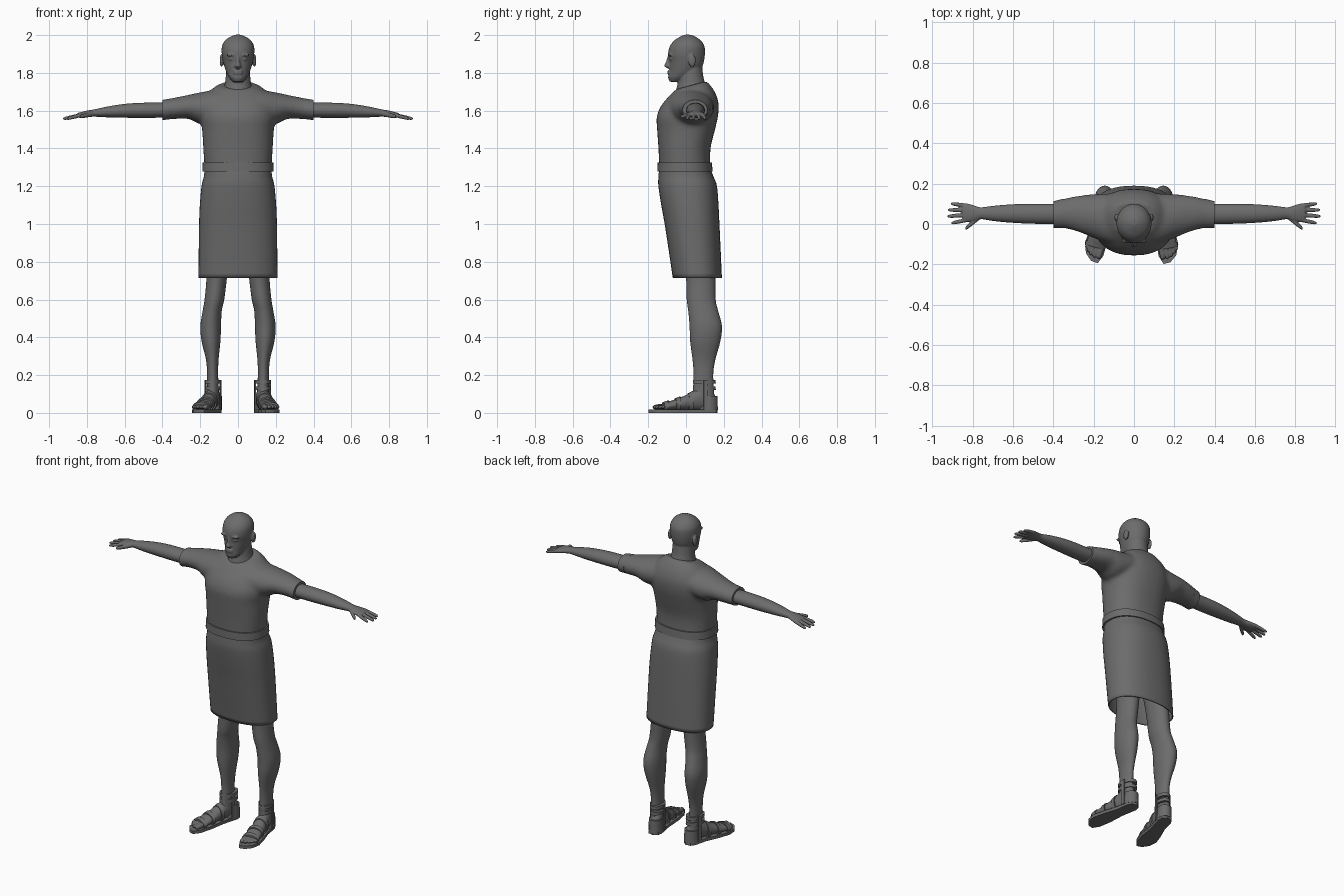
import bpy, bmesh, math
from mathutils import Matrix, Vector

cube = bpy.data.objects.get("Cube")
if cube:
    bpy.data.objects.remove(cube, do_unlink=True)

grey = bpy.data.materials.new("plain_grey")
grey.use_nodes = True
colour = (0.15, 0.15, 0.15, 1)
grey.diffuse_color = colour
grey.node_tree.nodes["Principled BSDF"].inputs["Base Color"].default_value = colour


def catmull(p, q, r, s, t):
    return [0.5 * (2 * b + (c - a) * t + (2 * a - 5 * b + 4 * c - d) * t * t
                   + (3 * b - a - 3 * c + d) * t ** 3) for a, b, c, d in zip(p, q, r, s)]


def loft(bm, axis, rings, sides=36, power=2, steps=4, caps=True, tilt=0):
    """Skin rounded rings; each ring is (position, low a, high a, low b, high b)."""
    dense = []
    for i in range(len(rings) - 1):
        around = [rings[max(0, min(len(rings) - 1, i + k))] for k in (-1, 0, 1, 2)]
        dense += [catmull(*around, j / steps) for j in range(steps)]
    dense.append(rings[-1])
    loops = []
    for n, (t, a0, a1, b0, b1) in enumerate(dense):
        loop = []
        lean = tilt * (n / len(dense)) ** 4
        for k in range(sides):
            c, s = math.cos(math.tau * k / sides), math.sin(math.tau * k / sides)
            a = (a0 + a1) / 2 + (a1 - a0) / 2 * math.copysign(abs(c) ** (2 / power), c)
            b = (b0 + b1) / 2 + (b1 - b0) / 2 * math.copysign(abs(s) ** (2 / power), s)
            h = t + lean * (b - (b0 + b1) / 2)
            loop.append(bm.verts.new({"x": (h, a, b), "y": (a, h, b), "z": (a, b, h)}[axis]))
        loops.append(loop)
    for low, high in zip(loops, loops[1:]):
        for k in range(sides):
            m = (k + 1) % sides
            bm.faces.new((low[k], low[m], high[m], high[k]))
    if caps:
        bm.faces.new(loops[0])
        bm.faces.new(loops[-1])


def digit(bm, axis, start, end, r):
    """Finger or toe: tapered tube with a rounded tip."""
    rings = []
    for t, k in ((0, 1), (0.5, 1), (0.9, 0.8), (1, 0.3)):
        p, a, b = Vector(start).lerp(Vector(end), t)
        rings.append((p, a - r * k, a + r * k, b - r * k, b + r * k))
    loft(bm, axis, rings, sides=12, steps=2)


def ball(bm, loc, size):
    bmesh.ops.create_uvsphere(bm, u_segments=20, v_segments=12, radius=1,
                              matrix=Matrix.Translation(loc) @ Matrix.Diagonal((*size, 1)))


def finish(name, bm, side=1, place=None, voxel=0, smooth=4, shell=0):
    """Turn the bmesh into an object, optionally placed, mirrored and fused."""
    if place:
        bm.transform(place)
    bm.transform(Matrix.Diagonal((side, 1, 1, 1)))
    bmesh.ops.recalc_face_normals(bm, faces=bm.faces)
    mesh = bpy.data.meshes.new(name)
    bm.to_mesh(mesh)
    bm.free()
    mesh.materials.append(grey)
    mesh.polygons.foreach_set("use_smooth", [True] * len(mesh.polygons))
    mesh.set_sharp_from_angle(angle=math.radians(40))
    obj = bpy.data.objects.new(name, mesh)
    bpy.context.collection.objects.link(obj)
    if voxel:
        fuse = obj.modifiers.new("fuse", "REMESH")
        fuse.mode, fuse.voxel_size, fuse.use_smooth_shade = "VOXEL", voxel, True
        relax = obj.modifiers.new("relax", "SMOOTH")
        relax.factor, relax.iterations = 0.5, smooth
    if shell:
        obj.modifiers.new("cloth", "SOLIDIFY").thickness = shell


def body(*rows):
    """Rings symmetric in x: (height, half width, front, back)."""
    return [(z, -w, w, f, b) for z, w, f, b in rows]


# Tunic top with sleeves fused into the shoulders
sleeve = [(0, -.08, .13, 1.56, 1.69), (.1, -.1, .15, 1.54, 1.71), (.2, -.07, .148, 1.53, 1.697),
          (.26, -.045, .142, 1.556, 1.684), (.33, -.024, .13, 1.556, 1.67),
          (.395, -.018, .112, 1.552, 1.656)]
bm = bmesh.new()
loft(bm, "z", body((1.26, .178, -.143, .14), (1.3, .178, -.142, .13), (1.4, .184, -.146, .13),
                   (1.5, .19, -.153, .154), (1.57, .2, -.155, .17), (1.63, .19, -.133, .173),
                   (1.68, .165, -.097, .157), (1.715, .135, -.067, .132),
                   (1.735, .103, -.052, .11)), power=2.3, tilt=.3)
for side in (-1, 1):
    loft(bm, "x", [(side * t, *rest) for t, *rest in sleeve])
finish("tunic_top", bm, voxel=.011, smooth=8)

# Crisp sleeve hems
for side, label in ((1, "left"), (-1, "right")):
    bm = bmesh.new()
    loft(bm, "x", [(.35, -.02, .125, 1.556, 1.665), (.4, -.019, .113, 1.55, 1.657)])
    finish(label + "_sleeve_hem", bm, side)

# Skirt of the tunic, open at the hem, and belt
bm = bmesh.new()
loft(bm, "z", body((1.29, .177, -.142, .13), (1.25, .181, -.146, .146), (1.2, .193, -.146, .164),
                   (1.1, .202, -.131, .172), (1, .206, -.113, .177), (.85, .208, -.09, .184),
                   (.715, .209, -.07, .19)), sides=48, power=2.3, caps=False)
finish("skirt", bm, shell=.006)
bm = bmesh.new()
loft(bm, "z", body((1.277, .189, -.151, .141), (1.325, .187, -.15, .137)), sides=48, power=2.3, steps=1)
finish("belt", bm)

# Neck, head and face
bm = bmesh.new()
loft(bm, "z", body((1.68, .085, -.06, .115), (1.74, .07, -.045, .102), (1.78, .065, -.04, .092),
                   (1.84, .06, -.03, .085)))
loft(bm, "z", body((1.753, .026, -.086, -.03), (1.775, .046, -.095, .02), (1.8, .06, -.09, .06),
                   (1.83, .071, -.089, .085), (1.86, .079, -.089, .095), (1.9, .086, -.095, .1),
                   (1.94, .085, -.086, .098), (1.97, .07, -.064, .08), (1.99, .044, -.034, .053),
                   (2.002, .015, -.008, .025)))
loft(bm, "z", body((1.89, .008, -.097, -.07), (1.855, .011, -.108, -.07),
                   (1.837, .019, -.115, -.07), (1.825, .014, -.1, -.07)), sides=16)
for z in (1.797, 1.809):
    ball(bm, (0, -.089, z), (.026, .01, .0055))
for side in (-1, 1):
    ball(bm, (side * .034, -.083, 1.895), (.028, .012, .008))
    ball(bm, (side * .034, -.077, 1.873), (.014, .011, .007))
    ball(bm, (side * .087, .032, 1.865), (.01, .02, .034))
finish("head", bm, voxel=.0045, smooth=3)

for side, label, turn in ((1, "left", 10), (-1, "right", 16)):
    # Arm and hand
    bm = bmesh.new()
    loft(bm, "x", [(.36, 0, .1, 1.565, 1.642), (.45, 0, .1, 1.562, 1.643), (.55, .003, .1, 1.562, 1.64),
                   (.63, .008, .096, 1.563, 1.632), (.7, .015, .09, 1.565, 1.62),
                   (.76, .024, .083, 1.568, 1.607), (.79, .014, .091, 1.566, 1.602),
                   (.83, .01, .102, 1.562, 1.593), (.85, .014, .1, 1.564, 1.587)])
    for base, tip, reach in ((.022, .004, .907), (.045, .038, .927), (.068, .07, .924), (.09, .101, .91)):
        digit(bm, "x", (.82, base, 1.579), (reach, tip, 1.557), .0105)
    digit(bm, "x", (.765, .035, 1.583), (.838, -.024, 1.568), .013)
    finish(label + "_arm", bm, side, voxel=.004, smooth=3)

    # Leg
    bm = bmesh.new()
    loft(bm, "z", [(.85, .045, .175, -.02, .16), (.72, .058, .167, 0, .157), (.6, .073, .177, .004, .157),
                   (.54, .086, .187, .012, .17), (.46, .09, .199, .019, .19), (.38, .093, .193, .022, .182),
                   (.28, .103, .169, .035, .155), (.2, .105, .164, .04, .144), (.08, .1, .165, .035, .15)])
    finish(label + "_leg", bm, side)

    # Foot with toes, built at the heel and then turned outwards
    place = Matrix.Translation((.125, .125, 0)) @ Matrix.Rotation(math.radians(turn), 4, "Z")
    bm = bmesh.new()
    loft(bm, "y", [(.03, -.025, .025, .02, .09), (0, -.034, .034, .015, .13), (-.05, -.036, .036, .015, .135),
                   (-.1, -.038, .038, .015, .108), (-.16, -.043, .043, .015, .08),
                   (-.22, -.047, .047, .015, .06), (-.25, -.043, .043, .017, .047)])
    for x, reach, r in ((-.033, -.3, .015), (-.01, -.302, .011), (.01, -.294, .01),
                        (.027, -.282, .0095), (.042, -.266, .009)):
        digit(bm, "y", (-.22, x * .9, .036), (reach, x, .03), r)
    finish(label + "_foot", bm, side, place, voxel=.004, smooth=3)

    # Sandal sole
    bm = bmesh.new()
    outline = [(0, .043), (.03, .03), (.04, 0), (.037, -.08), (.05, -.17), (.054, -.24), (.035, -.29),
               (0, -.32), (-.035, -.322), (-.052, -.28), (-.052, -.2), (-.04, -.1), (-.04, 0), (-.03, .03)]
    sole = bm.faces.new([bm.verts.new((x, y, 0)) for x, y in outline])
    top = bmesh.ops.extrude_face_region(bm, geom=[sole])["geom"]
    bmesh.ops.translate(bm, vec=(0, 0, .018), verts=[v for v in top if isinstance(v, bmesh.types.BMVert)])
    finish(label + "_sandal_sole", bm, side, place)

    # Straps over the foot, round the ankle and up the sides, plus heel cup
    bm = bmesh.new()
    for y, w, low, high in ((-.25, .051, .057, .065), (-.185, .05, .078, .086), (-.115, .045, .105, .115)):
        loft(bm, "y", [(y, -w, w, .005, low), (y + .022, -w, w, .005, high)], steps=1)
    for z in (.12, .155):
        loft(bm, "z", body((z, .041, -.09, .033), (z + .02, .041, -.089, .032)), steps=1)
    loft(bm, "z", body((.015, .041, -.06, .044), (.09, .04, -.045, .041)), steps=1)
    for x in (-.041, .041):
        bmesh.ops.create_cube(bm, size=1, matrix=Matrix.Translation((x, -.028, .095))
                              @ Matrix.Diagonal((.006, .022, .16, 1)))
    finish(label + "_sandal_straps", bm, side, place)
